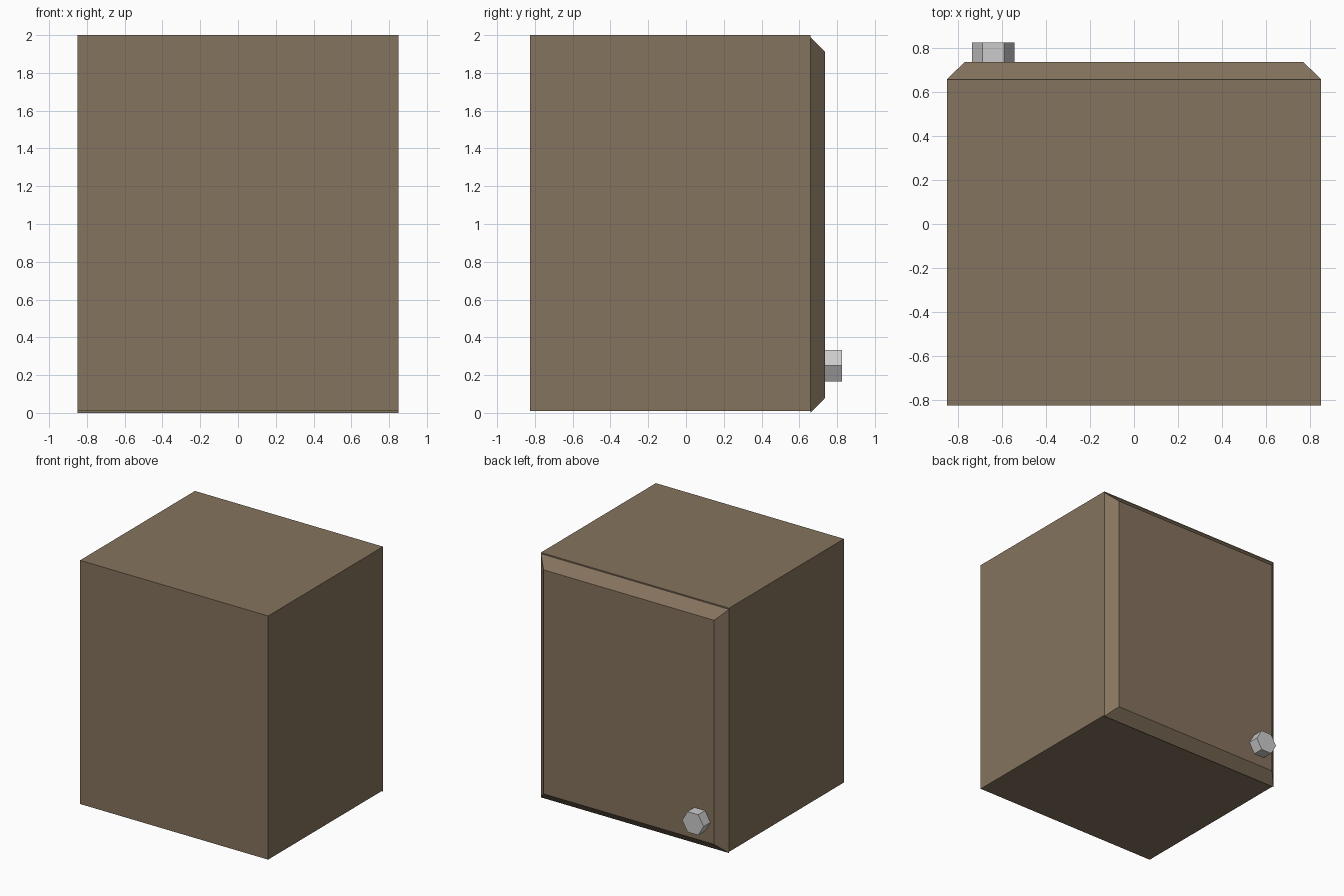
import bpy, bmesh, math

if "Cube" in bpy.data.objects:
    bpy.data.objects.remove(bpy.data.objects["Cube"])


def material(name, rgb):
    m = bpy.data.materials.new(name)
    m.diffuse_color = (*rgb, 1.0)
    m.use_nodes = True
    m.node_tree.nodes["Principled BSDF"].inputs["Base Color"].default_value = m.diffuse_color
    return m


brown = material("brown", (0.235, 0.172, 0.111))
grey = material("light grey", (0.6, 0.6, 0.6))


def prism(name, back, front, y0, y1, mat):
    """Join two matching (x, z) outlines at depths y0 and y1 into a solid."""
    bm = bmesh.new()
    a = [bm.verts.new((x, y0, z)) for x, z in back]
    b = [bm.verts.new((x, y1, z)) for x, z in front]
    n = len(a)
    bm.faces.new(a)
    bm.faces.new(b[::-1])
    for i in range(n):
        j = (i + 1) % n
        bm.faces.new((a[i], b[i], b[j], a[j]))
    bmesh.ops.recalc_face_normals(bm, faces=bm.faces)
    mesh = bpy.data.meshes.new(name)
    bm.to_mesh(mesh)
    bm.free()
    mesh.materials.append(mat)
    obj = bpy.data.objects.new(name, mesh)
    bpy.context.collection.objects.link(obj)
    return obj


def rect(half_x, z0, z1):
    return [(-half_x, z0), (half_x, z0), (half_x, z1), (-half_x, z1)]


def hexagon(cx, cz, r):
    return [(cx + r * math.cos(k * math.pi / 3), cz + r * math.sin(k * math.pi / 3))
            for k in range(6)]


# Main box, sitting a hair higher than the door
box = rect(0.85, 0.01, 2.0)
prism("cabinet_body", box, box, -0.825, 0.658, brown)

# Door with bevelled rim on the back side
prism("bevelled_door", rect(0.85, 0.0, 1.99), rect(0.77, 0.08, 1.91), 0.658, 0.737, brown)

# Six-sided knob in the lower corner of the door
knob = hexagon(-0.64, 0.25, 0.0965)
prism("door_knob", knob, knob, 0.737, 0.825, grey)
